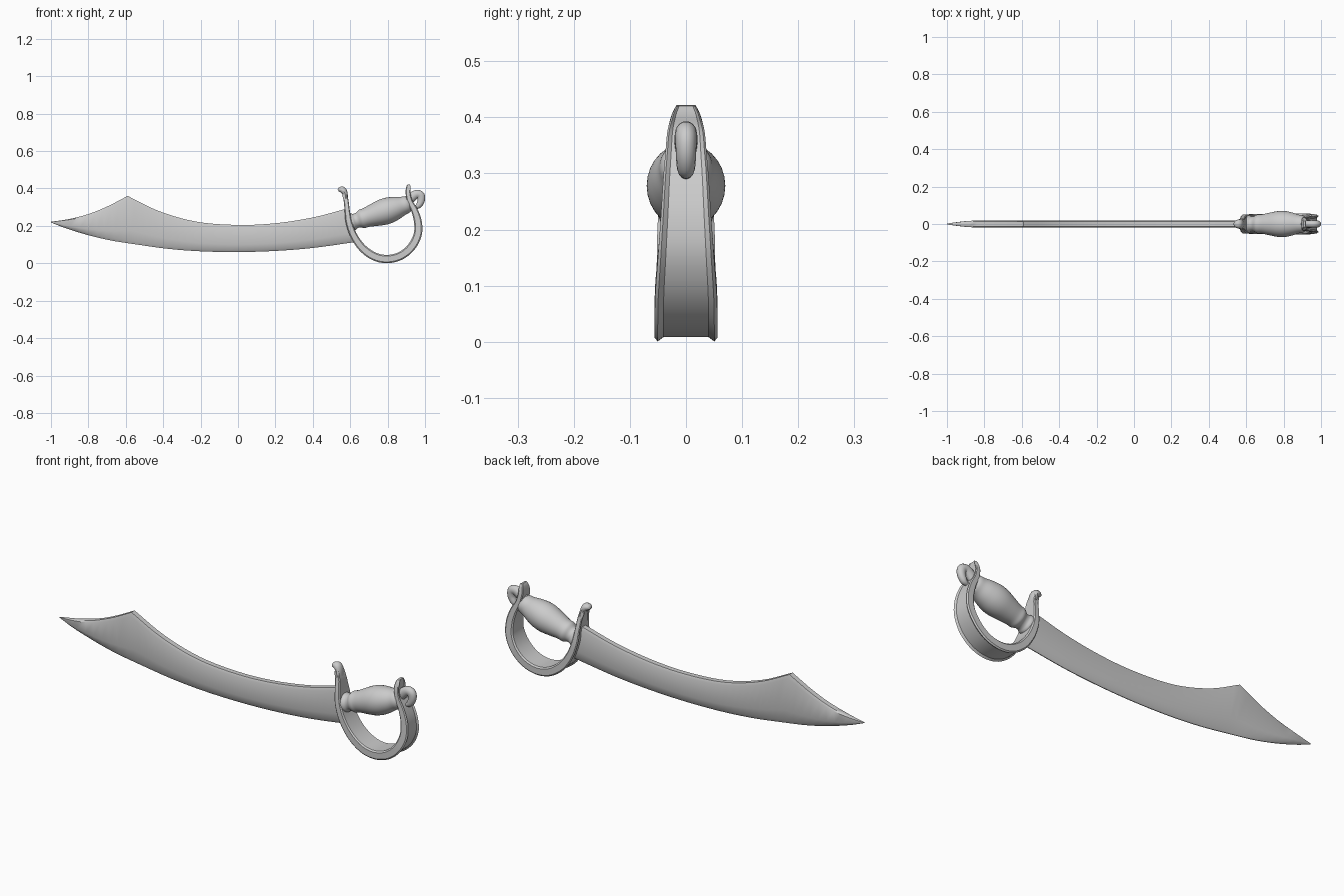
import bpy, bmesh, math
from mathutils import Vector

if "Cube" in bpy.data.objects:
    bpy.data.objects.remove(bpy.data.objects["Cube"])


def spline(pts, n):
    """n+1 evenly indexed samples of a Catmull-Rom curve through points of any dimension."""
    pts = [Vector(p) for p in pts]
    ext = [pts[0] * 2 - pts[1]] + pts + [pts[-1] * 2 - pts[-2]]
    out = []
    for i in range(n + 1):
        u = i / n * (len(pts) - 1)
        k = min(int(u), len(pts) - 2)
        t = u - k
        a, b, c, d = ext[k:k + 4]
        out.append(0.5 * (2 * b + (c - a) * t + (2 * a - 5 * b + 4 * c - d) * t ** 2
                          + (3 * b - a - 3 * c + d) * t ** 3))
    return out


def loft(name, rings, angle=35):
    """Skin closed rings of points, cap both ends."""
    bm = bmesh.new()
    rows = [[bm.verts.new(p) for p in r] for r in rings]
    n = len(rows[0])
    for r, s in zip(rows, rows[1:]):
        for j in range(n):
            bm.faces.new((r[j], r[(j + 1) % n], s[(j + 1) % n], s[j]))
    bm.faces.new(rows[0])
    bm.faces.new(rows[-1])
    bmesh.ops.recalc_face_normals(bm, faces=bm.faces)
    me = bpy.data.meshes.new(name)
    bm.to_mesh(me)
    bm.free()
    me.shade_smooth()
    me.set_sharp_from_angle(angle=math.radians(angle))
    ob = bpy.data.objects.new(name, me)
    bpy.context.collection.objects.link(ob)
    return ob


def sweep(name, path, section, n):
    """Sweep a (y, normal) section along x, z; path rows are (x, z, half width, half thickness)."""
    c = spline(path, n)
    rings = []
    for i, p in enumerate(c):
        d = c[min(i + 1, n)] - c[max(i - 1, 0)]
        t = Vector((d[0], d[1])).normalized()
        rings.append([(p[0] + t.y * v * p[3], u * p[2], p[1] - t.x * v * p[3])
                      for u, v in section])
    return loft(name, rings)


# Blade: thick spine, flat sides, bevelled cutting edge, clipped point
top = spline([(-1, .222), (-.9, .237), (-.8, .263), (-.7, .303), (-.59, .36)], 10)
top += spline([(-.59, .36), (-.42, .278), (-.22, .222), (0, .205), (.2, .214),
               (.4, .245), (.585, .293)], 30)[1:]
low = spline([(-1, .218), (-.92, .187), (-.8, .15), (-.68, .122), (-.56, .103)], 10)
low += spline([(-.56, .103), (-.38, .078), (-.2, .064), (0, .06), (.2, .066),
               (.4, .082), (.625, .113)], 30)[1:]
rings = []
for a, b in zip(top, low):
    th = .018 * min(1, .15 + (a.x + 1) / .15)
    half = [(0, .7), (.08, 1), (.72, .95), (.93, .55), (1, .1)]
    side = [(a.lerp(b, f), th * w) for f, w in half]
    rings.append([(p.x, w, p.y) for p, w in side] + [(p.x, -w, p.y) for p, w in side[::-1]])
loft("blade", rings, 40)

# Hand guard: broad rimmed band from the hooked quillon round to the pommel
rimmed = [(-1, .7), (-.9, 1), (-.72, .65), (.72, .65), (.9, 1), (1, .7),
          (1, -.7), (.88, -1), (-.88, -1), (-1, -.7)]
sweep("hand_guard", [
    (.568, .372, .024, .013), (.578, .335, .03, .013), (.584, .28, .042, .014),
    (.594, .215, .05, .017), (.622, .142, .052, .019), (.67, .077, .053, .021),
    (.735, .034, .055, .022), (.805, .023, .056, .022), (.875, .043, .056, .022),
    (.93, .091, .055, .022), (.961, .155, .05, .022), (.962, .22, .045, .021),
    (.945, .28, .041, .018), (.92, .33, .037, .014), (.909, .375, .033, .013),
    (.911, .405, .025, .012), (.913, .421, .017, .007)], rimmed, 96)

# Rounded sections for the curled ends
oval = [(math.cos(a), math.sin(a)) for a in [i * math.tau / 14 for i in range(14)]]
sweep("quillon_curl", [
    (.536, .388, .012, .006), (.546, .393, .02, .015), (.56, .391, .024, .019),
    (.571, .376, .026, .015), (.577, .345, .03, .012)], oval, 20)
sweep("pommel_scroll", [
    (.895, .32, .018, .03), (.925, .35, .02, .026), (.955, .37, .02, .023),
    (.976, .362, .019, .023), (.979, .335, .018, .02), (.966, .309, .016, .016),
    (.948, .297, .01, .008)], oval, 28)

# Grip: swollen handle with a stepped collar, along a tilted axis
axis = Vector((.95, 0, .305)).normalized()
up = Vector((-axis.z, 0, axis.x))
start = Vector((.59, 0, .214))
profile = [(0, .046), (.025, .046), (.04, .04), (.055, .041), (.075, .051), (.1, .052),
           (.14, .06), (.19, .069), (.23, .069), (.27, .061), (.305, .05),
           (.33, .045), (.345, .034), (.352, .012)]
rings = []
for d, r in spline(profile, 52):
    rings.append([start + axis * d + Vector((0, r * math.cos(a), 0)) + up * (r * math.sin(a))
                  for a in [i * math.tau / 32 for i in range(32)]])
loft("grip", rings)
